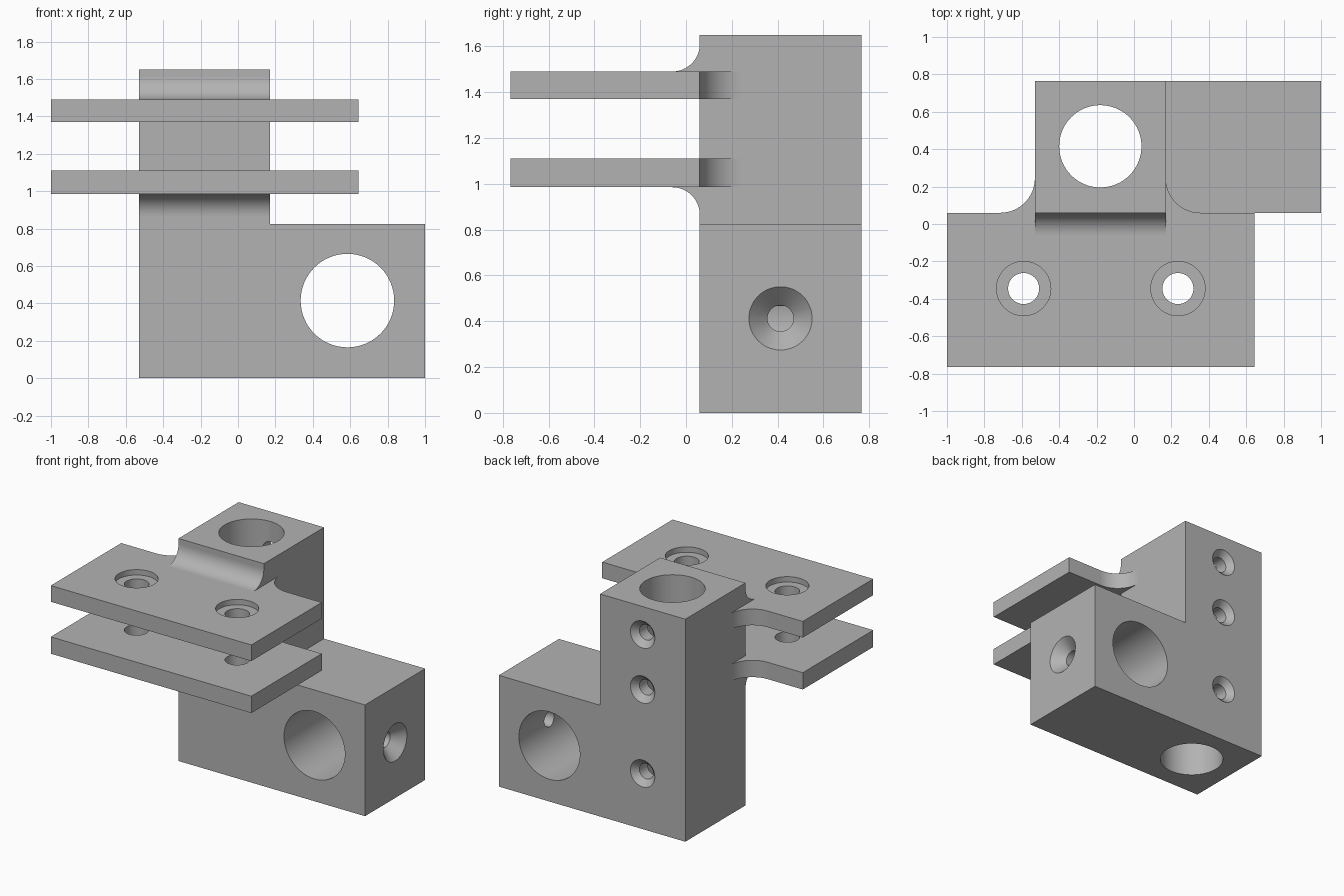
import bpy
import bmesh
from math import sin, cos, radians
from mathutils import Vector

if "Cube" in bpy.data.objects:
    bpy.data.objects.remove(bpy.data.objects["Cube"])

grey = bpy.data.materials.new("plain grey")
grey.use_nodes = True
grey.diffuse_color = (0.45, 0.45, 0.45, 1)
grey.node_tree.nodes["Principled BSDF"].inputs["Base Color"].default_value = grey.diffuse_color


def make_object(name, bm):
    bmesh.ops.recalc_face_normals(bm, faces=bm.faces)
    mesh = bpy.data.meshes.new(name)
    bm.to_mesh(mesh)
    bm.free()
    mesh.materials.append(grey)
    obj = bpy.data.objects.new(name, mesh)
    bpy.context.collection.objects.link(obj)
    return obj


def prism(name, points, axis, low, high):
    """Extrude a closed 2D profile along x, y or z."""
    bm = bmesh.new()
    place = {"x": lambda a, b: (low, a, b),
             "y": lambda a, b: (a, low, b),
             "z": lambda a, b: (a, b, low)}[axis]
    face = bm.faces.new([bm.verts.new(place(a, b)) for a, b in points])
    out = bmesh.ops.extrude_face_region(bm, geom=[face])
    verts = [v for v in out["geom"] if isinstance(v, bmesh.types.BMVert)]
    shift = Vector([high - low if c == axis else 0 for c in "xyz"])
    bmesh.ops.translate(bm, verts=verts, vec=shift)
    return make_object(name, bm)


def arc(centre, radius, start, end, steps=16):
    angles = [radians(start + (end - start) * i / steps) for i in range(steps + 1)]
    return [(centre[0] + radius * cos(a), centre[1] + radius * sin(a)) for a in angles]


def combine(target, tool, operation):
    mod = target.modifiers.new("combine", "BOOLEAN")
    mod.operation, mod.solver, mod.object = operation, "EXACT", tool
    bpy.context.view_layer.objects.active = target
    bpy.ops.object.modifier_apply(modifier=mod.name)
    bpy.data.objects.remove(tool)


def drill(target, start, direction, length, r1, r2=None):
    """Cut a round or tapered hole from start along direction."""
    bm = bmesh.new()
    bmesh.ops.create_cone(bm, cap_ends=True, segments=64, radius1=r1,
                          radius2=r1 if r2 is None else r2, depth=length)
    d = Vector(direction)
    bmesh.ops.rotate(bm, verts=bm.verts, matrix=d.to_track_quat("Z", "Y").to_matrix())
    bmesh.ops.translate(bm, verts=bm.verts, vec=Vector(start) + d * length / 2)
    combine(target, make_object("cutter", bm), "DIFFERENCE")


LEFT, RIGHT, FRONT, BACK, TOP = 0.17, -0.53, 0.06, 0.765, 1.65
MID_X, MID_Y, FOOT_TOP = -0.18, 0.4125, 0.825
PLATES = [(0.985, 1.11), (1.37, 1.49)]

# Column, with concave fillets under the lower and over the upper plate
r = 0.12
low_z, high_z = PLATES[0][0], PLATES[1][1]
column = [(BACK, 0), (BACK, TOP), (FRONT, TOP)]
column += arc((FRONT - r, high_z + r), r, 0, -90)
column += [(FRONT - r, high_z - 0.06), (FRONT, high_z - 0.06),
           (FRONT, low_z + 0.06), (FRONT - r, low_z + 0.06)]
column += arc((FRONT - r, low_z - r), r, 90, 0) + [(FRONT, 0)]
bracket = prism("clamp_bracket", column, "x", RIGHT, LEFT)

# Foot block beside the column
foot = [(0.1, 0), (1, 0), (1, FOOT_TOP), (0.1, FOOT_TOP)]
combine(bracket, prism("foot_block", foot, "y", FRONT, BACK), "UNION")

# Two clamp plates, blending into the column sides
f = 0.185
plate = [(-1, -BACK), (0.645, -BACK), (0.645, FRONT)]
plate += arc((LEFT + f, FRONT + f), f, 270, 180)
plate += arc((RIGHT - f, FRONT + f), f, 0, -90) + [(-1, FRONT)]
for low, high in PLATES:
    combine(bracket, prism("clamp_plate", plate, "z", low, high), "UNION")

# Main bores
drill(bracket, (MID_X, MID_Y + 0.003, -0.1), (0, 0, 1), 2, 0.22)
drill(bracket, (0.585, -0.1, 0.415), (0, 1, 0), 1, 0.25)

# Bolt holes through both plates, counterbored in the upper one
for x in (-0.59, 0.235):
    drill(bracket, (x, -0.345, 0.9), (0, 0, 1), 0.7, 0.083)
    drill(bracket, (x, -0.345, high_z - 0.04), (0, 0, 1), 0.1, 0.145)

# Countersunk set screw holes in the back
for z in (0.4125, 1.035, 1.4425):
    drill(bracket, (MID_X, BACK + 0.1, z), (0, -1, 0), 0.35, 0.057)
    drill(bracket, (MID_X, BACK + 0.02, z), (0, -1, 0), 0.063, 0.12, 0.057)

# Countersunk set screw hole in the foot end
drill(bracket, (1.1, MID_Y, 0.4125), (-1, 0, 0), 0.4, 0.057)
drill(bracket, (1.02, MID_Y, 0.4125), (-1, 0, 0), 0.101, 0.158, 0.057)

# Smooth the curved walls, keep the machined faces flat
bpy.ops.object.select_all(action="DESELECT")
bracket.select_set(True)
bpy.context.view_layer.objects.active = bracket
bpy.ops.object.shade_smooth_by_angle(angle=radians(30))
for poly in bracket.data.polygons:
    poly.material_index = 0
    if max(abs(c) for c in poly.normal) > 0.9998:
        poly.use_smooth = False
